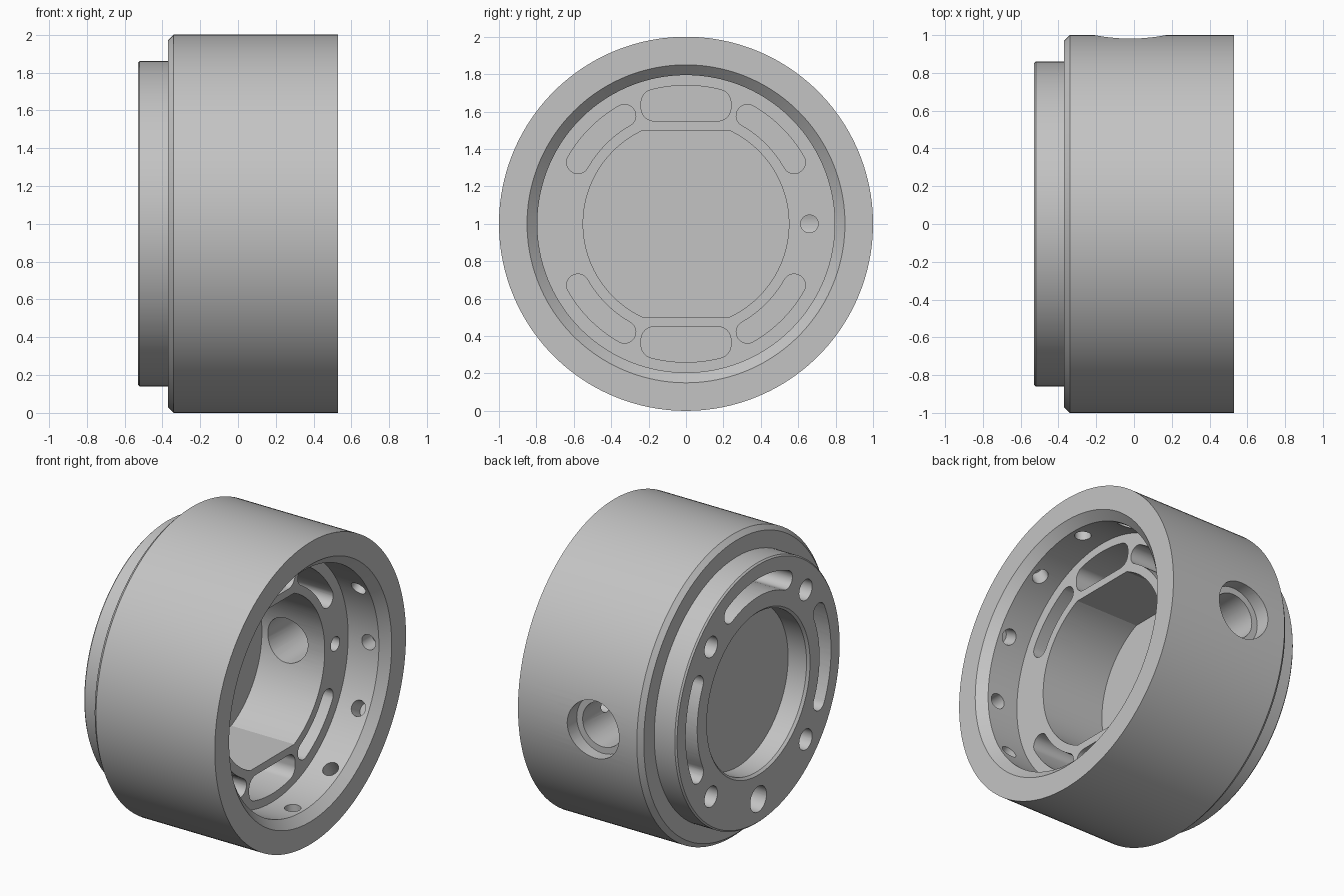
import bpy, bmesh
from math import sin, cos, pi, radians, sqrt, degrees, asin
from mathutils import Vector

if "Cube" in bpy.data.objects:
    bpy.data.objects.remove(bpy.data.objects["Cube"])

CENTRE = Vector((0, 0, 1))
X, Y, Z = Vector((1, 0, 0)), Vector((0, 1, 0)), Vector((0, 0, 1))

# Plain grey metal
metal = bpy.data.materials.new("grey_metal")
metal.use_nodes = True
GREY = (0.55, 0.55, 0.55, 1)
metal.diffuse_color = GREY
metal.node_tree.nodes["Principled BSDF"].inputs["Base Color"].default_value = GREY


def make_object(name, bm):
    bmesh.ops.recalc_face_normals(bm, faces=bm.faces)
    mesh = bpy.data.meshes.new(name)
    bm.to_mesh(mesh)
    bm.free()
    mesh.materials.append(metal)
    obj = bpy.data.objects.new(name, mesh)
    bpy.context.collection.objects.link(obj)
    return obj


def lathe(name, profile, steps=160):
    """Spin an (x, radius) profile around the x axis."""
    bm = bmesh.new()
    verts = [bm.verts.new((x, 0, 1 + r)) for x, r in profile]
    edges = [bm.edges.new(pair) for pair in zip(verts, verts[1:])]
    bmesh.ops.spin(bm, geom=verts + edges, cent=CENTRE, axis=X,
                   angle=2 * pi, steps=steps, use_duplicate=False)
    bmesh.ops.remove_doubles(bm, verts=bm.verts, dist=0.0001)
    return make_object(name, bm)


def arc(cx, cy, r, start, end, n=16):
    angles = [radians(start + (end - start) * i / n) for i in range(n + 1)]
    return [(cx + r * cos(a), cy + r * sin(a)) for a in angles]


def circle(r, n=40):
    return arc(0, 0, r, 0, 360, n)[:-1]


def arc_slot(mid, span, r, w):
    """Curved slot with round ends, centred on angle mid."""
    a, b = mid - span, mid + span
    ca, sa, cb, sb = [f(radians(t)) * r for t in (a, b) for f in (cos, sin)]
    return (arc(0, 0, r + w, a, b) + arc(cb, sb, w, b, b + 180)
            + arc(0, 0, r - w, b, a) + arc(ca, sa, w, a + 180, a + 360))


cutters = []


def prism(name, outline, start, u, v, depth):
    """Cutter: outline in the u, v plane, extruded by the depth vector."""
    bm = bmesh.new()
    base = [bm.verts.new(CENTRE + start + u * a + v * b) for a, b in outline]
    face = bm.faces.new(base)
    top = bmesh.ops.extrude_face_region(bm, geom=[face], use_keep_orig=True)
    moved = [g for g in top["geom"] if isinstance(g, bmesh.types.BMVert)]
    bmesh.ops.translate(bm, verts=moved, vec=depth)
    bmesh.ops.remove_doubles(bm, verts=bm.verts, dist=0.0001)
    obj = make_object(name, bm)
    obj.hide_render = True
    cutters.append(obj)


def axial(name, outline, x0, x1, y=0, z=0):
    prism(name, outline, Vector((x0, y, z)), Y, Z, X * (x1 - x0))


def radial(name, r, x, angle, r0, r1):
    d = Y * cos(radians(angle)) + Z * sin(radians(angle))
    prism(name, circle(r), X * x + d * r0, X, d.cross(X), d * (r1 - r0))


# Housing: stepped shell with a shallow back recess and an open front bore
FACE, BACK = 0.25, -0.53
housing = lathe("housing", [
    (-0.38, 0), (-0.38, 0.525), (-0.515, 0.525), (BACK, 0.54),
    (BACK, 0.85), (-0.52, 0.86), (-0.37, 0.86), (-0.37, 0.97),
    (-0.34, 1), (0.53, 1), (0.53, 0.85), (0.475, 0.795),
    (FACE, 0.795), (FACE, 0)])

# Main cavity with flat top and bottom
flat = degrees(asin(0.5 / 0.55))
axial("cavity", arc(0, 0, 0.55, -flat, flat, 48)
      + arc(0, 0, 0.55, 180 - flat, 180 + flat, 48), -0.21, 0.3)

# Diagonal curved slots in the inner face
for mid in (45, 135, 225, 315):
    axial("inner_slot", arc_slot(mid, 15.4, 0.665, 0.06), -0.15, 0.3)

# Wide slots above and below the cavity
cr, cx = 0.07, 0.17
cz = sqrt(0.67 ** 2 - cx ** 2)
tilt = degrees(asin(cx / 0.67))
wide = (arc(0, 0, 0.74, 90 - tilt, 90 + tilt)
        + arc(-cx, cz, cr, 90 + tilt, 180) + arc(-cx, 0.62, cr, 180, 270)
        + arc(cx, 0.62, cr, 270, 360) + arc(cx, cz, cr, 0, 90 - tilt))
axial("wide_slot_top", wide, -0.15, 0.3)
axial("wide_slot_bottom", [(-y, -z) for y, z in wide], -0.15, 0.3)

# Curved slots and holes in the back face
for mid in (0, 90, 180):
    axial("back_slot", arc_slot(mid, 25, 0.7, 0.06), BACK - 0.1, -0.28)
for a in (45, 135, 225, 315):
    axial("back_hole", circle(0.068), BACK - 0.1, -0.28,
          0.7 * cos(radians(a)), 0.7 * sin(radians(a)))
axial("back_hole_bottom", circle(0.085), BACK - 0.1, -0.28, 0, -0.7)

# Side port with counterbore, and the small passage meeting it
radial("port", 0.147, -0.02, 0, 0.4, 1.1)
radial("port_counterbore", 0.19, -0.02, 0, 0.9, 1.1)
axial("passage", circle(0.047), -0.02, 0.3, 0.66)

# Ring of blind holes around the bore
for i in range(12):
    radial("bore_hole", 0.05, 0.4, 30 * i, 0.7, 0.9)

# Cut everything out, then drop the cutters
for cutter in cutters:
    mod = housing.modifiers.new(cutter.name, "BOOLEAN")
    mod.operation, mod.solver, mod.object = "DIFFERENCE", "EXACT", cutter
graph = bpy.context.evaluated_depsgraph_get()
result = bpy.data.meshes.new_from_object(housing.evaluated_get(graph))
housing.modifiers.clear()
housing.data = result
for cutter in cutters:
    bpy.data.objects.remove(cutter)
result.materials.clear()
result.materials.append(metal)
for poly in result.polygons:
    poly.material_index = 0

bpy.ops.object.select_all(action="DESELECT")
housing.select_set(True)
bpy.context.view_layer.objects.active = housing
bpy.ops.object.shade_smooth_by_angle(angle=radians(25))
